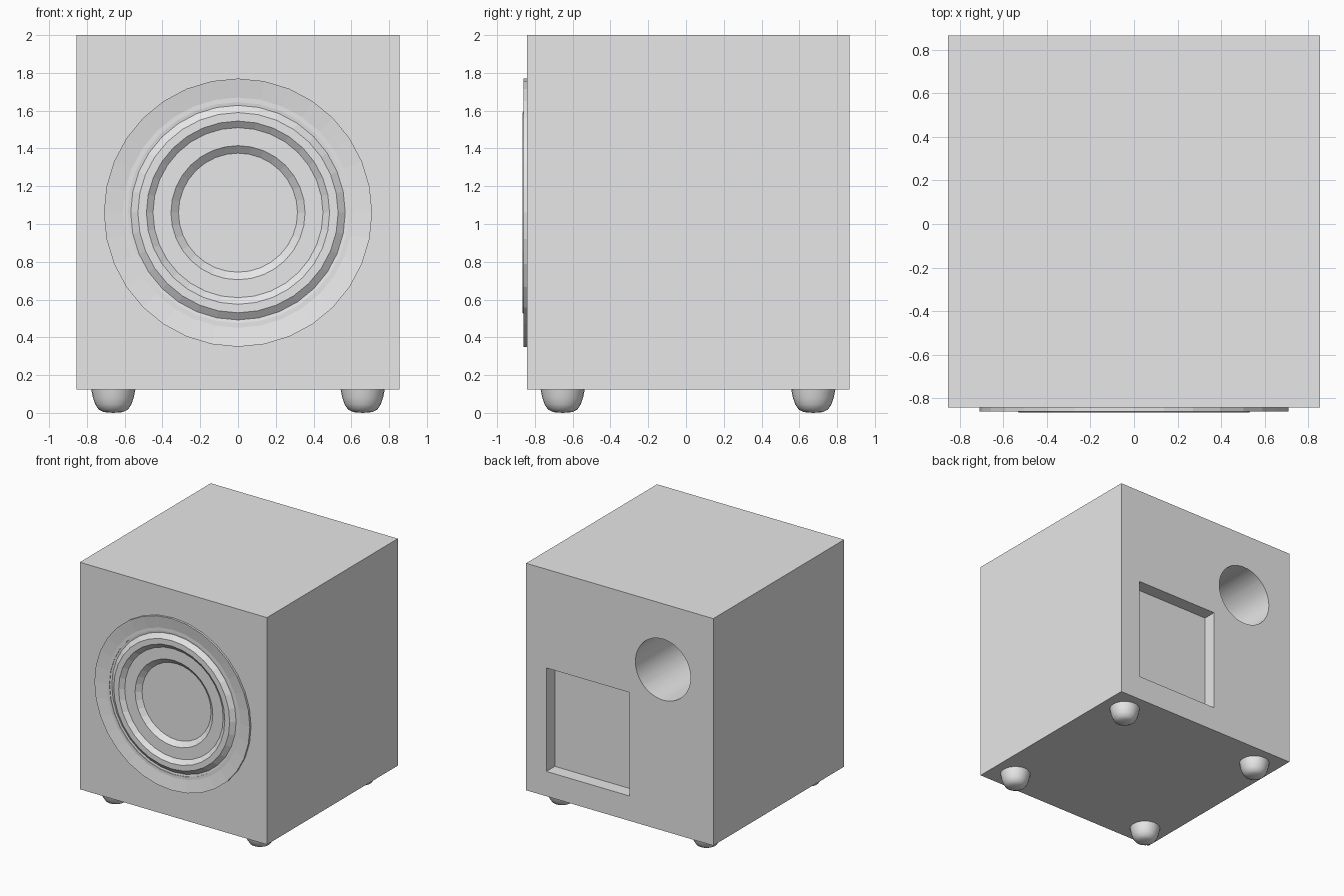
import bpy, bmesh, math
from mathutils import Matrix, Vector

if "Cube" in bpy.data.objects:
    bpy.data.objects.remove(bpy.data.objects["Cube"])

grey = bpy.data.materials.new("light_grey")
grey.diffuse_color = (0.8, 0.8, 0.8, 1)
grey.use_nodes = True
grey.node_tree.nodes["Principled BSDF"].inputs["Base Color"].default_value = grey.diffuse_color


def finish(name, bm):
    bmesh.ops.remove_doubles(bm, verts=bm.verts, dist=1e-5)
    bmesh.ops.recalc_face_normals(bm, faces=bm.faces)
    me = bpy.data.meshes.new(name)
    bm.to_mesh(me)
    bm.free()
    me.materials.append(grey)
    ob = bpy.data.objects.new(name, me)
    bpy.context.collection.objects.link(ob)
    return ob


def box(name, lo, hi):
    lo, hi = Vector(lo), Vector(hi)
    bm = bmesh.new()
    bmesh.ops.create_cube(bm, size=1, matrix=Matrix.Translation((lo + hi) / 2)
                          @ Matrix.Diagonal((*(hi - lo), 1)))
    return finish(name, bm)


def lathe(name, profile, segs, loc, tilt=0):
    """Revolve (radius, height) points around z, then tilt about x."""
    bm = bmesh.new()
    vs = [bm.verts.new((r, 0, h)) for r, h in profile]
    es = [bm.edges.new(p) for p in zip(vs, vs[1:])]
    bmesh.ops.spin(bm, geom=vs + es, axis=(0, 0, 1), cent=(0, 0, 0),
                   angle=math.tau, steps=segs)
    bmesh.ops.remove_doubles(bm, verts=bm.verts, dist=1e-5)
    bm.transform(Matrix.Translation(loc) @ Matrix.Rotation(math.radians(tilt), 4, 'X'))
    return finish(name, bm)


def select(ob):
    bpy.ops.object.select_all(action='DESELECT')
    ob.select_set(True)
    bpy.context.view_layer.objects.active = ob


def smooth(ob, angle=30):
    select(ob)
    bpy.ops.object.shade_smooth_by_angle(angle=math.radians(angle))


def cut(ob, cutter):
    mod = ob.modifiers.new("cut", 'BOOLEAN')
    mod.operation, mod.solver, mod.object = 'DIFFERENCE', 'EXACT', cutter
    select(ob)
    bpy.ops.object.modifier_apply(modifier=mod.name)
    bpy.data.objects.remove(cutter)


# Cabinet with driver opening, rear panel recess and round rear port
FRONT, BACK, FLOOR = -0.843, 0.865, 0.125
cabinet = box("cabinet", (-0.855, FRONT, FLOOR), (0.855, BACK, 2.0))
cut(cabinet, lathe("driver_cutter", [(0, 0.77), (0.6, 0.77), (0.6, 0.95), (0, 0.95)],
                   32, (0, 0, 1.06), 90))
cut(cabinet, box("panel_cutter", (-0.09, BACK - 0.11, 0.33), (0.67, 1.0, 1.185)))
cut(cabinet, lathe("port_cutter", [(0, 0.07), (0.252, 0.07), (0.252, 1.0), (0, 1.0)],
                   48, (-0.395, 0, 1.456), -90))
smooth(cabinet)

# Driver: sloped frame ring, raised surround, flat cone and sunken centre disc
lathe("driver", [(0, 0.78), (0.585, 0.78), (0.585, -FRONT), (0.71, -FRONT),
                 (0.71, 0.86), (0.568, 0.836), (0.53, 0.865), (0.485, 0.865),
                 (0.45, 0.836), (0.355, 0.836), (0.315, 0.802), (0, 0.802)],
      32, (0, 0, 1.06), 90)

# Rounded feet
for side, x in (("left", -0.66), ("right", 0.66)):
    for end, y in (("front", -0.653), ("back", 0.674)):
        foot = lathe(f"{end}_{side}_foot",
                     [(0, FLOOR), (0.117, FLOOR), (0.108, 0.08), (0.096, 0.045),
                      (0.078, 0.018), (0.05, 0.004), (0, 0)],
                     24, (x, y, 0))
        smooth(foot, 50)
